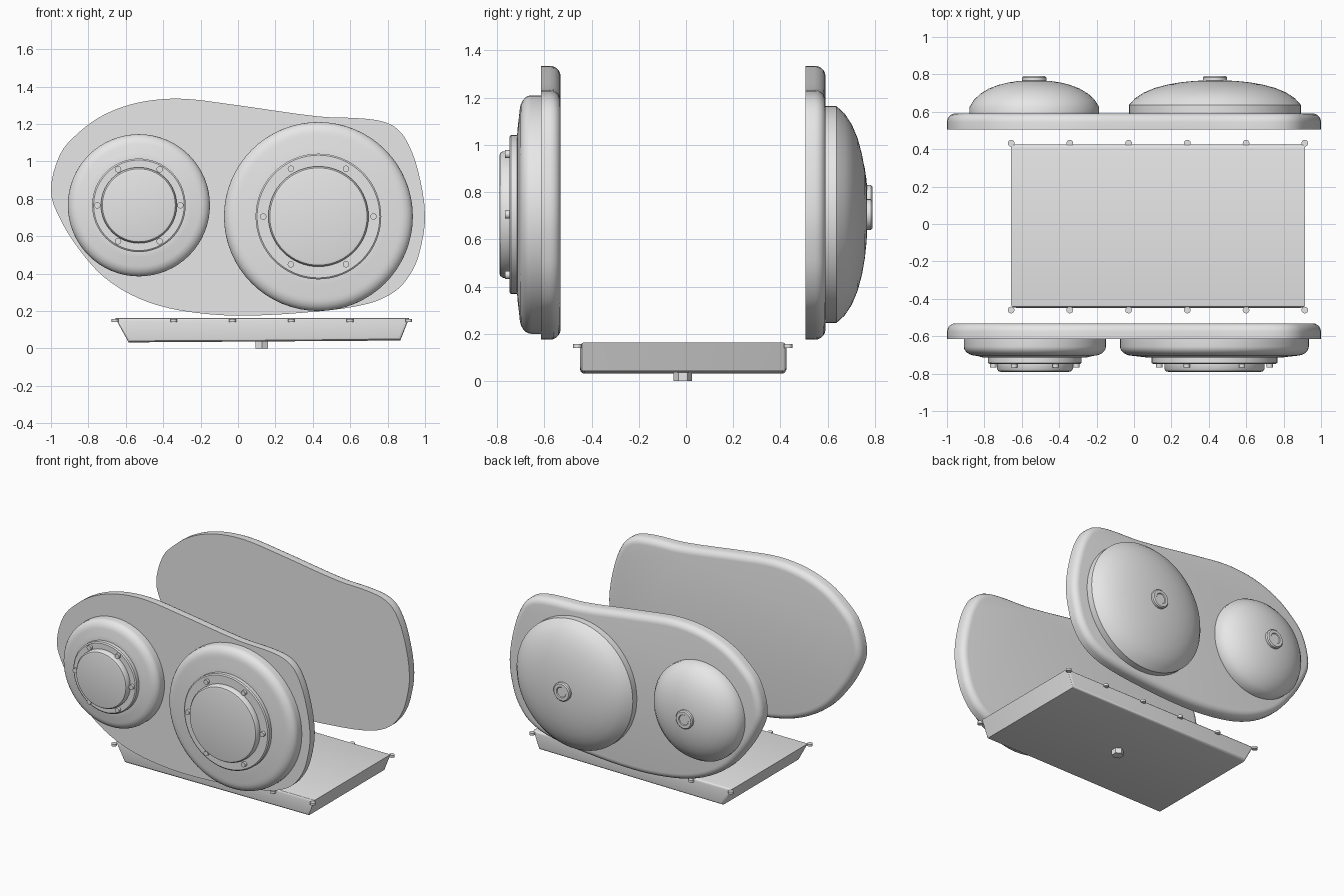
import bpy
import bmesh
import math
from mathutils import Vector, Matrix
from mathutils.geometry import interpolate_bezier

default_cube = bpy.data.objects.get("Cube")
if default_cube:
    bpy.data.objects.remove(default_cube, do_unlink=True)

metal = bpy.data.materials.new("light_grey_metal")
metal.use_nodes = True
grey = (0.8, 0.8, 0.8, 1.0)
metal.diffuse_color = grey
metal.node_tree.nodes["Principled BSDF"].inputs["Base Color"].default_value = grey


def finish(bm, name, angle=35):
    """Turn a bmesh into a named, shaded object."""
    bmesh.ops.recalc_face_normals(bm, faces=bm.faces)
    mesh = bpy.data.meshes.new(name)
    bm.to_mesh(mesh)
    bm.free()
    mesh.materials.append(metal)
    part = bpy.data.objects.new(name, mesh)
    bpy.context.collection.objects.link(part)
    bpy.ops.object.select_all(action="DESELECT")
    part.select_set(True)
    bpy.context.view_layer.objects.active = part
    bpy.ops.object.shade_smooth_by_angle(angle=math.radians(angle))
    return part


def lathe(name, profile, x, z, segments=64):
    """Spin (radius, y) points round an axis along y, closing both ends."""
    bm = bmesh.new()
    rings = []
    for radius, y in profile:
        ring = []
        for i in range(segments):
            turn = math.tau * i / segments
            ring.append(bm.verts.new((x + radius * math.cos(turn), y,
                                      z + radius * math.sin(turn))))
        rings.append(ring)
    for lower, upper in zip(rings, rings[1:]):
        for i in range(segments):
            j = (i + 1) % segments
            bm.faces.new((lower[i], lower[j], upper[j], upper[i]))
    bm.faces.new(rings[0])
    bm.faces.new(rings[-1])
    return finish(bm, name)


def add_cylinder(bm, location, radius, depth, sides=16, along_y=False):
    turn = Matrix.Rotation(math.pi / 2, 4, "X") if along_y else Matrix()
    bmesh.ops.create_cone(bm, cap_ends=True, segments=sides, radius1=radius,
                          radius2=radius, depth=depth,
                          matrix=Matrix.Translation(location) @ turn)


# Smooth closed outline shared by both side plates, as (x, z)
outline = [Vector(p) for p in (
    (-1, .84), (-.95, 1.04), (-.85, 1.155), (-.715, 1.25), (-.53, 1.315),
    (-.31, 1.335), (-.04, 1.305), (.43, 1.24), (.68, 1.228), (.81, 1.2),
    (.89, 1.13), (.96, .96), (1, .71), (.97, .51), (.92, .395), (.84, .305),
    (.7, .24), (.43, .198), (0, .175), (-.31, .203), (-.53, .267),
    (-.715, .38), (-.85, .53), (-.95, .69))]


def smooth_outline(points, steps=4):
    count = len(points)
    result = []
    for i in range(count):
        a, b, c, d = (points[(i + k) % count] for k in (-1, 0, 1, 2))
        # Scale tangents by segment length so uneven spacing stays smooth
        span = (c - b).length / 3
        result += interpolate_bezier(b, b + (c - a).normalized() * span,
                                     c - (d - b).normalized() * span,
                                     c, steps + 1)[:-1]
    return result


def side_plate(name, y_front, y_back):
    bm = bmesh.new()
    front = bm.faces.new([bm.verts.new((p[0], y_front, p[1]))
                          for p in smooth_outline(outline)])
    grown = bmesh.ops.extrude_face_region(bm, geom=[front], use_keep_orig=True)
    verts = [g for g in grown["geom"] if isinstance(g, bmesh.types.BMVert)]
    bmesh.ops.translate(bm, verts=verts, vec=(0, y_back - y_front, 0))
    # Round the rear rim only
    rim = [e for e in bm.edges if all(v in verts for v in e.verts)]
    bmesh.ops.bevel(bm, geom=rim, offset=.045, segments=5, profile=.5,
                    affect="EDGES")
    return finish(bm, name)


side_plate("front_plate", -.615, -.531)
side_plate("rear_plate", .506, .591)


# Front covers: rounded housing, raised ring, centre cap and six bolts
def front_cover(label, x, z, radius, ring, cap, bolt_circle):
    corner = .07
    profile = [(radius, -.6)]
    for i in range(7):
        turn = math.pi / 2 * i / 6
        profile.append((radius - corner * (1 - math.cos(turn)),
                        -.655 - .05 * math.sin(turn)))
    profile += [(ring + .03, -.713), (ring, -.715)]
    lathe(label + "_housing", profile, x, z)
    lathe(label + "_ring", [(ring, -.71), (ring, -.742), (ring - .008, -.748),
                            (cap, -.748)], x, z)
    lathe(label + "_cap", [(cap + .008, -.745), (cap + .008, -.775),
                           (cap, -.787), (cap - .012, -.79)], x, z)
    bm = bmesh.new()
    for i in range(6):
        turn = math.tau * i / 6
        spot = (x + bolt_circle * math.cos(turn), -.755,
                z + bolt_circle * math.sin(turn))
        add_cylinder(bm, spot, .017, .024, along_y=True)
    finish(bm, label + "_bolts")


# Rear domes: short straight wall, shallow dome and a centre boss
def rear_dome(label, x, z, radius, wall):
    profile = [(radius, .58), (radius, wall)]
    for share, rise in ((.93, .27), (.83, .5), (.7, .69), (.55, .83),
                        (.4, .92), (.25, .975), (.1, 1)):
        profile.append((radius * share, wall + (.768 - wall) * rise))
    lathe(label + "_dome", profile, x, z)
    lathe(label + "_boss", [(.065, .74), (.065, .783), (.058, .79),
                            (.038, .79), (.034, .785)], x, z, 32)


front_cover("small_front", -.53, .765, .38, .25, .195, .222)
front_cover("large_front", .43, .705, .505, .336, .26, .295)
rear_dome("small_rear", -.533, .765, .347, .625)
rear_dome("large_rear", .433, .705, .459, .637)

# Tray with sloped ends and a slightly tilted floor
bm = bmesh.new()
bmesh.ops.create_cube(bm, size=1)
for v in bm.verts:
    left, top = v.co.x > 0, v.co.z > 0
    v.co.y = .425 if v.co.y > 0 else -.448
    if top:
        v.co.x, v.co.z = (.915 if left else -.657), .163
    else:
        v.co.x, v.co.z = (.868 if left else -.585), (.042 if left else .032)
soft = [e for e in bm.edges if abs(e.verts[0].co.y - e.verts[1].co.y) < .1]
bmesh.ops.bevel(bm, geom=soft, offset=.016, segments=3, profile=.5,
                affect="EDGES")
finish(bm, "tray", 30)

# Tray bolts along both long rims
bm = bmesh.new()
for y in (-.46, .432):
    for i in range(6):
        add_cylinder(bm, (-.657 + .314 * i, y, .148), .018, .016)
finish(bm, "tray_bolts")

# Drain plug under the tray
bm = bmesh.new()
add_cylinder(bm, (.127, -.013, .023), .039, .046, sides=6)
finish(bm, "drain_plug")
